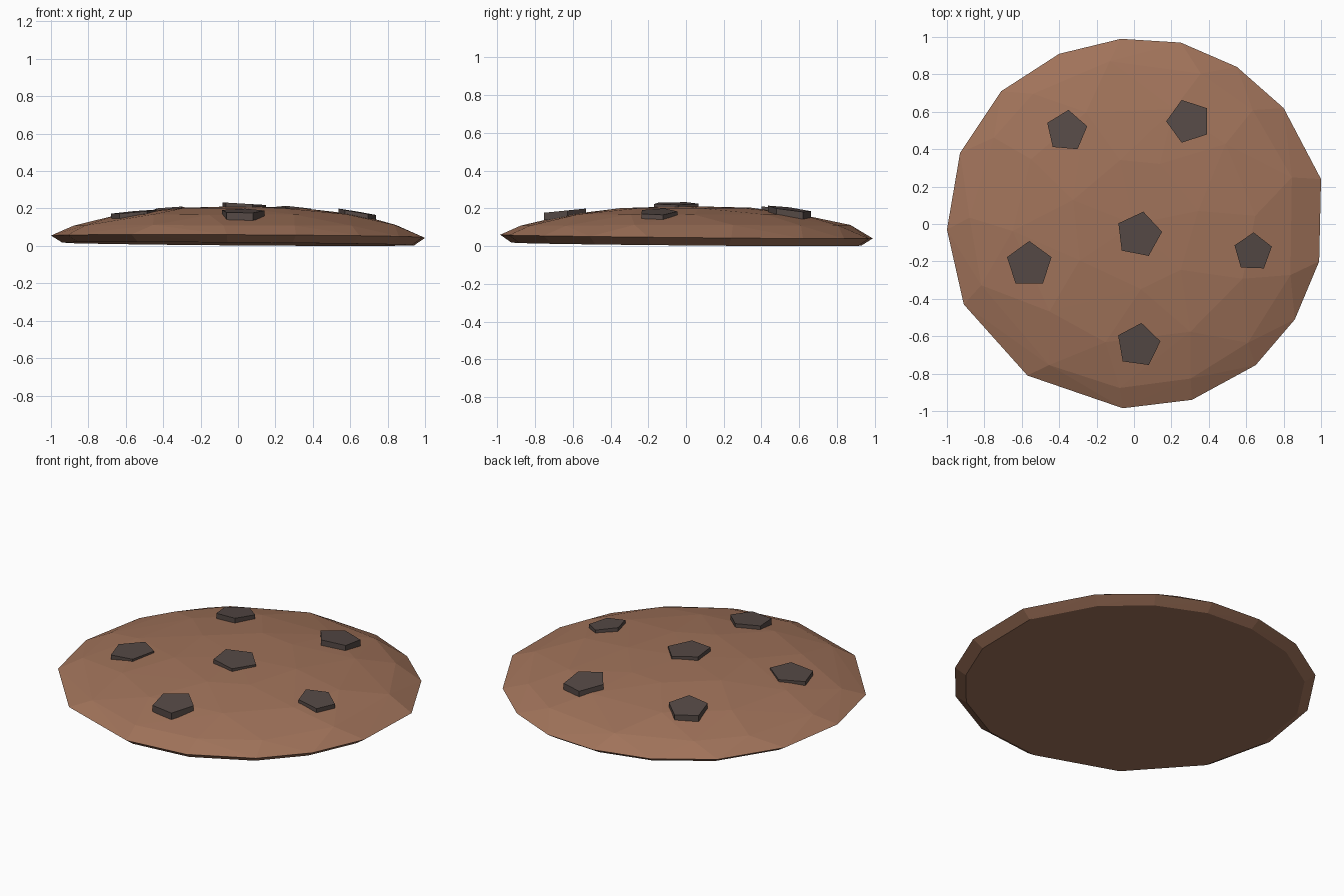
import bpy, bmesh, math, random

if "Cube" in bpy.data.objects:
    bpy.data.objects.remove(bpy.data.objects["Cube"])

random.seed(4)


def material(name, rgb):
    m = bpy.data.materials.new(name)
    m.diffuse_color = (*rgb, 1)
    m.use_nodes = True
    m.node_tree.nodes["Principled BSDF"].inputs["Base Color"].default_value = m.diffuse_color
    return m


def add_object(name, bm, mat):
    bmesh.ops.recalc_face_normals(bm, faces=bm.faces)
    mesh = bpy.data.meshes.new(name)
    bm.to_mesh(mesh)
    bm.free()
    mesh.materials.append(mat)
    ob = bpy.data.objects.new(name, mesh)
    bpy.context.collection.objects.link(ob)


dough = material("baked brown", (0.352, 0.170, 0.102))
chocolate = material("dark chocolate", (0.091, 0.067, 0.060))

# Cookie body: uneven rim, flat base and a faceted shallow dome
rim = [(-.07, .99), (.25, .97), (.55, .84), (.80, .62), (1, .24), (.99, -.20),
       (.86, -.51), (.65, -.755), (.31, -.94), (-.06, -.985), (-.57, -.81),
       (-.91, -.43), (-1, -.03), (-.93, .38), (-.71, .71), (-.40, .91)]
bm = bmesh.new()
for x, y in rim:
    bm.verts.new((x, y, 0.05 - 0.005 * x - 0.01 * y))
    bm.verts.new((x * .94, y * .94, 0.0105 - 0.007 * x - 0.008 * y))
for radius, z, count in ((.88, .11, 13), (.65, .167, 10), (.35, .203, 7)):
    for i in range(count):
        a = math.tau * (i + random.uniform(-.2, .2)) / count + radius * 3
        bm.verts.new((radius * math.cos(a), radius * math.sin(a), z + random.uniform(-.003, .003)))
bm.verts.new((0, 0, .212))
hull = bmesh.ops.convex_hull(bm, input=bm.verts)
loose = [v for v in bm.verts if not v.link_faces]
bmesh.ops.delete(bm, geom=loose, context='VERTS')
add_object("cookie_body", bm, dough)

# Chocolate chips: pentagonal slabs leaning with the dome
# x, y, top height, radius, turn in degrees, slope in x, slope in y
chips = [(-.36, .497, .195, .113, 85, .06, -.12),
         (.292, .549, .197, .120, 180, -.07, -.13),
         (.026, -.057, .226, .125, 79, -.06, 0),
         (-.56, -.216, .182, .125, 90, .09, .03),
         (.636, -.15, .182, .105, 88, -.17, .02),
         (.023, -.648, .187, .120, 82, 0, .10)]
for n, (cx, cy, cz, r, turn, sx, sy) in enumerate(chips, 1):
    bm = bmesh.new()
    top, low = [], []
    for i in range(5):
        a = math.radians(turn + 72 * i)
        dx, dy = r * math.cos(a), r * math.sin(a)
        z = cz + sx * dx + sy * dy
        top.append(bm.verts.new((cx + dx, cy + dy, z)))
        low.append(bm.verts.new((cx + dx, cy + dy, z - .04)))
    bm.faces.new(top)
    bm.faces.new(low[::-1])
    for i in range(5):
        j = (i + 1) % 5
        bm.faces.new((low[i], low[j], top[j], top[i]))
    add_object(f"chocolate_chip_{n}", bm, chocolate)
